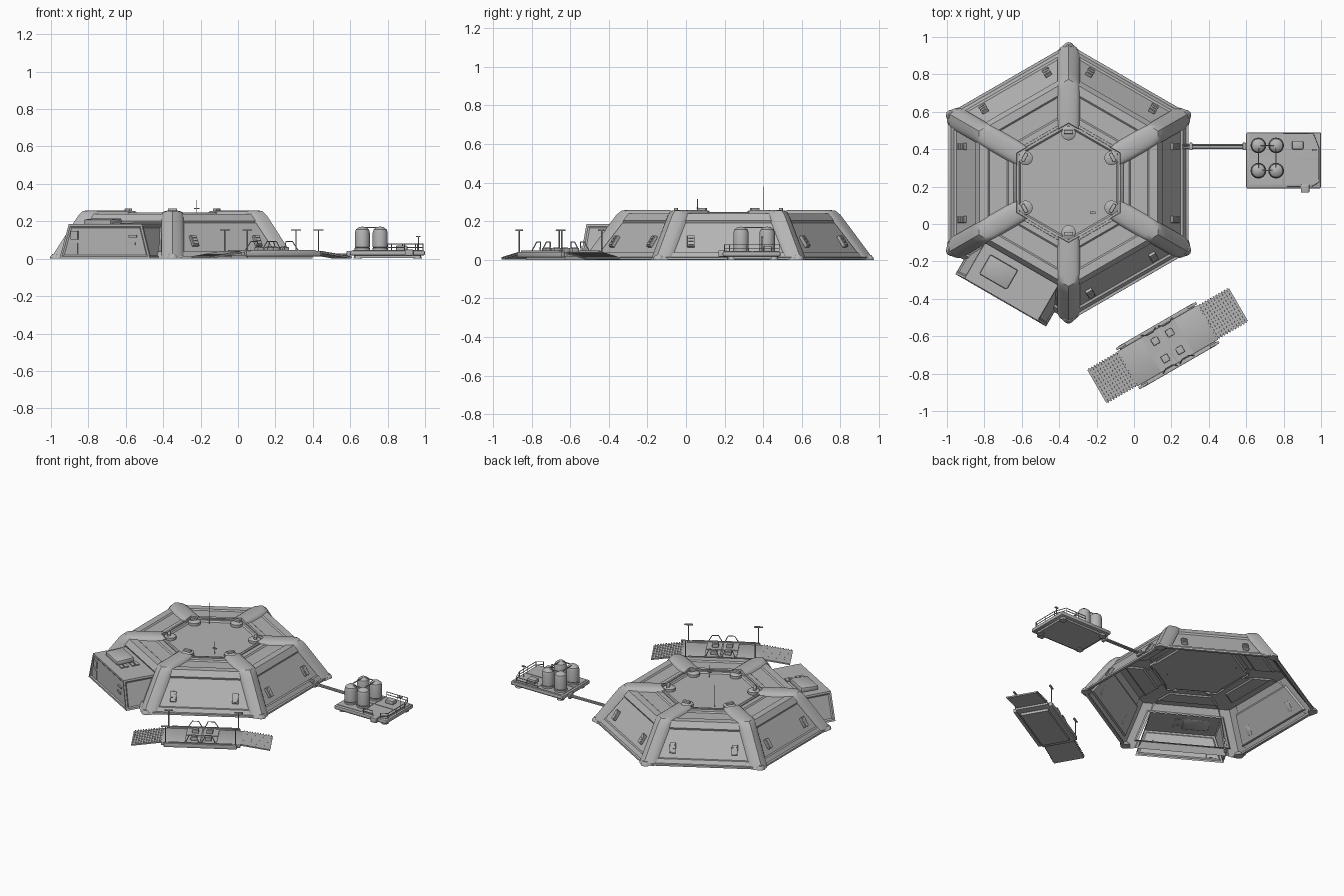
import bpy, bmesh
from math import radians, sin, cos, atan2
from mathutils import Matrix

cube = bpy.data.objects.get("Cube")
if cube:
    bpy.data.objects.remove(cube, do_unlink=True)

GREY = (0.46, 0.46, 0.46, 1)
HULL = bpy.data.materials.new("hull grey")
HULL.use_nodes = True
HULL.diffuse_color = GREY
HULL.node_tree.nodes["Principled BSDF"].inputs["Base Color"].default_value = GREY


def turn(angle, axis="Z"):
    return Matrix.Rotation(angle, 4, axis)


def place(x, y, z=0):
    return Matrix.Translation((x, y, z))


def finish(name, bm, frame):
    bm.transform(frame)
    me = bpy.data.meshes.new(name)
    bm.to_mesh(me)
    bm.free()
    me.materials.clear()
    me.materials.append(HULL)
    for p in me.polygons:
        p.use_smooth = True
    me.set_sharp_from_angle(angle=radians(35))
    ob = bpy.data.objects.new(name, me)
    bpy.context.scene.collection.objects.link(ob)


def box(name, loc, size, frame, tilt=0, bevel=0):
    bm = bmesh.new()
    bmesh.ops.create_cube(bm, size=1)
    bm.transform(Matrix.Diagonal((*size, 1)))
    if bevel:
        bmesh.ops.bevel(bm, geom=bm.edges[:], offset=bevel, segments=2, affect="EDGES", profile=0.5)
    finish(name, bm, frame @ place(*loc) @ turn(tilt, "Y"))


def lathe(name, profile, frame, steps=20):
    bm = bmesh.new()
    vs = [bm.verts.new((r, 0, z)) for r, z in profile]
    es = [bm.edges.new(p) for p in zip(vs, vs[1:])]
    bmesh.ops.spin(bm, geom=vs + es, cent=(0, 0, 0), axis=(0, 0, 1), angle=radians(360), steps=steps)
    bmesh.ops.remove_doubles(bm, verts=bm.verts[:], dist=1e-5)
    bmesh.ops.recalc_face_normals(bm, faces=bm.faces[:])
    finish(name, bm, frame)


def tube(name, pts, r, frame, closed=False):
    cu = bpy.data.curves.new(name, "CURVE")
    cu.dimensions = "3D"
    cu.bevel_depth, cu.bevel_resolution, cu.use_fill_caps = r, 1, True
    sp = cu.splines.new("POLY")
    sp.points.add(len(pts) - 1)
    sp.use_cyclic_u = closed
    for p, co in zip(sp.points, pts):
        p.co = (*co, 1)
    tmp = bpy.data.objects.new("tube_helper", cu)
    me = bpy.data.meshes.new_from_object(tmp)
    bm = bmesh.new()
    bm.from_mesh(me)
    bpy.data.objects.remove(tmp)
    bpy.data.meshes.remove(me)
    bpy.data.curves.remove(cu)
    finish(name, bm, frame)


def recess(bm, faces, margin, depth):
    bmesh.ops.inset_individual(bm, faces=faces, thickness=margin, use_even_offset=True)
    bmesh.ops.inset_individual(bm, faces=faces, thickness=0.008, depth=-depth, use_even_offset=True)


# --- Hexagonal habitat shell, open below ---
HAB = place(-0.35, 0.22)
bm = bmesh.new()
rings = []
for r, z in ((0.735, 0), (0.55, 0.24), (0.32, 0.24)):
    rings.append([bm.verts.new((r * cos(radians(90 + 60 * k)), r * sin(radians(90 + 60 * k)), z))
                  for k in range(6)])
walls, roofs = [], []
for group, lo, hi in ((walls, rings[0], rings[1]), (roofs, rings[1], rings[2])):
    for k in range(6):
        n = (k + 1) % 6
        group.append(bm.faces.new((lo[k], lo[n], hi[n], hi[k])))
deck = bm.faces.new(rings[2])
bm.normal_update()
recess(bm, walls, 0.045, 0.01)
recess(bm, roofs, 0.045, 0.008)
recess(bm, [deck], 0.012, 0.01)
bmesh.ops.delete(bm, geom=[walls[2]], context="FACES_ONLY")  # opening to the airlock
finish("habitat_shell", bm, HAB)


def corner_beam(frame):
    # Broad rounded rib that follows the shell's corner: radius, height, lift direction
    stations = [(0.735, 0, 1, 0), (0.585, 0.195, 0.9, 0.5), (0.565, 0.22, 0.8, 0.7),
                (0.545, 0.238, 0.45, 0.9), (0.515, 0.24, 0, 1), (0.32, 0.24, 0, 1), (0.315, 0.226, 0, 0)]
    half = [(0.06, -0.004), (0.053, 0.008), (0.042, 0.014), (0.022, 0.018)]
    section = [(-w, h) for w, h in half] + [(0, 0.019)] + half[::-1]
    bm = bmesh.new()
    rows = [[bm.verts.new((r - 0.577 * abs(w) + h * dr, w, z + h * dz)) for w, h in section]
            for r, z, dr, dz in stations]
    for a, b in zip(rows, rows[1:]):
        for i in range(len(section) - 1):
            bm.faces.new((a[i], a[i + 1], b[i + 1], b[i]))
    finish("corner_beam", bm, frame)


# Corner beams, roof clamps, wall vents
SLOPE = -atan2(0.16, 0.24)
for k in range(6):
    arm = HAB @ turn(radians(90 + 60 * k))
    corner_beam(arm)
    lathe("corner_foot", [(0, 0), (0.03, 0), (0.028, 0.012), (0.018, 0.024), (0, 0.028)],
          arm @ place(0.722, 0))
    lathe("roof_clamp", [(0, 0.23), (0.038, 0.23), (0.038, 0.248), (0.026, 0.256), (0, 0.256)],
          arm @ place(0.265, 0))
    box("clamp_block", (0.272, 0, 0.26), (0.02, 0.05, 0.018), arm, bevel=0.003)
    side = HAB @ turn(radians(120 + 60 * k))
    box("roof_rim", (0.286, 0, 0.242), (0.014, 0.27, 0.01), side, bevel=0.003)
    if k == 2:
        continue
    box("wall_foot", (0.632, 0, 0.007), (0.02, 0.66, 0.014), side, bevel=0.003)
    for s in (-1, 1):
        vent = side @ place(0.57, s * 0.195, 0.095) @ turn(SLOPE, "Y")
        box("vent_frame", (0, 0, 0), (0.018, 0.038, 0.066), vent, bevel=0.003)
        for j in (-1, 0, 1):
            box("vent_slot", (0.009, 0, j * 0.02), (0.008, 0.026, 0.013), vent)

# Roof antennas
tube("tall_antenna", [(-0.15, 0.18, 0.22), (-0.15, 0.18, 0.38)], 0.001, HAB)
tube("short_antenna", [(0.13, -0.16, 0.22), (0.13, -0.16, 0.315)], 0.002, HAB)
box("antenna_bar", (0.13, -0.16, 0.268), (0.028, 0.012, 0.006), HAB)

# --- Airlock on the front right wall, open below and behind ---
LOCK = HAB @ turn(radians(240))
bm = bmesh.new()
lo = [bm.verts.new(p) for p in ((0.6, -0.28, 0), (0.725, -0.28, 0), (0.725, 0.28, 0), (0.6, 0.28, 0))]
hi = [bm.verts.new(p) for p in ((0.49, -0.225, 0.185), (0.72, -0.225, 0.185),
                                (0.72, 0.225, 0.185), (0.49, 0.225, 0.185))]
sides = [bm.faces.new((lo[i], lo[i + 1], hi[i + 1], hi[i])) for i in range(3)]
bm.faces.new(hi)
bm.normal_update()
recess(bm, sides, 0.012, 0.006)
finish("airlock", bm, LOCK)
box("airlock_roof_box", (0.6, -0.085, 0.196), (0.12, 0.17, 0.034), LOCK, tilt=0.06, bevel=0.008)
for x in (0.555, 0.63):
    for dx in (-0.015, 0.015):
        box("airlock_vent", (x + dx, 0.035, 0.187), (0.022, 0.045, 0.009), LOCK)
FACE = LOCK @ place(0.717, 0, 0.09)
for y, z, w, h in ((-0.19, 0.035, 0.045, 0.045), (-0.2, -0.035, 0.06, 0.06), (0.17, 0.03, 0.05, 0.012),
                   (0.16, -0.01, 0.05, 0.012)):
    box("airlock_hatch", (0.002, y, z), (0.009, w, h), FACE)

# --- Supply pipe ---
GEN = place(0.8, 0.345)
for y in (0.408, 0.423):
    tube("supply_pipe", [(0.26, y, 0.045), (0.31, y, 0.025), (0.61, y, 0.022)], 0.006, Matrix())
for x in (0.305, 0.59):
    box("pipe_collar", (x, 0.415, 0.024), (0.018, 0.04, 0.034), Matrix(), bevel=0.004)

# --- Tank platform ---
box("tank_platform", (0, -0.005, 0.03), (0.4, 0.3, 0.026), GEN, bevel=0.008)
box("platform_keel", (0, -0.005, 0.012), (0.35, 0.25, 0.014), GEN)
for sx in (-1, 1):
    for sy in (-1, 1):
        box("deck_plate", (sx * 0.095, sy * 0.07, 0.044), (0.18, 0.13, 0.004), GEN)
        lathe("platform_foot", [(0, 0), (0.024, 0), (0.018, 0.018), (0, 0.018)],
              GEN @ place(sx * 0.16, sy * 0.11), steps=12)
tanks = [(-0.135, 0.075), (-0.04, 0.075), (-0.04, -0.06), (-0.135, -0.06)]
for x, y in tanks:
    lathe("tank", [(0, 0.05), (0.03, 0.05), (0.04, 0.062), (0.04, 0.138), (0.035, 0.156),
                   (0.02, 0.168), (0, 0.172)], GEN @ place(x, y), steps=24)
    lathe("tank_skirt", [(0, 0.04), (0.042, 0.04), (0.042, 0.058), (0, 0.058)], GEN @ place(x, y))
tube("tank_manifold", [(x, y, 0.167) for x, y in tanks], 0.004, GEN, closed=True)
box("pump", (0.075, 0.077, 0.056), (0.06, 0.045, 0.028), GEN, bevel=0.005)
box("entry_step", (0.115, -0.155, 0.032), (0.045, 0.045, 0.034), GEN, bevel=0.005)
rail = [(0.02, -0.145), (0.09, -0.145), (0.15, -0.145), (0.19, -0.12), (0.19, -0.03), (0.19, 0.06),
        (0.16, 0.138), (0.08, 0.138), (0, 0.138)]
for x, y in rail:
    tube("rail_post", [(x, y, 0.04), (x, y, 0.078)], 0.0025, GEN)
for z in (0.06, 0.078):
    tube("hand_rail", [(x, y, z) for x, y in rail[2:]], 0.0025, GEN)
    tube("entry_rail", [(x, y, z) for x, y in rail[:2]], 0.0025, GEN)
tube("platform_lamp_post", [(0.165, 0.05, 0.04), (0.165, 0.05, 0.118)], 0.003, GEN)
box("platform_lamp", (0.165, 0.05, 0.118), (0.024, 0.012, 0.006), GEN)

# --- Vehicle pad with two ramps ---
PAD = place(0.18, -0.65) @ turn(radians(30))
box("pad_deck", (0, 0, 0.026), (0.5, 0.215, 0.02), PAD, bevel=0.003)
box("pad_keel", (0, 0, 0.009), (0.4, 0.18, 0.018), PAD)
for s in (-1, 1):
    box("pad_side_beam", (0, s * 0.118, 0.027), (0.46, 0.022, 0.028), PAD, bevel=0.004)
    box("pad_side_rail", (0, s * 0.118, 0.043), (0.4, 0.008, 0.008), PAD)
    half = PAD @ turn(0 if s > 0 else radians(180))
    # Ramp with raised treads and side teeth
    ramp = half @ place(0.342, 0, 0.019) @ turn(0.15, "Y")
    box("ramp", (0, 0, 0), (0.192, 0.2, 0.008), ramp)
    for j in range(11):
        box("ramp_tread", (-0.085 + j * 0.017, 0, 0.005), (0.007, 0.212, 0.006), ramp)
    for v in (-0.12, 0.12):
        # Corner lamp posts
        tube("lamp_post", [(0.22, v, 0.03), (0.22, v, 0.152)], 0.0035, half)
        box("lamp_head", (0.22, v, 0.153), (0.055, 0.014, 0.007), half, bevel=0.002)
        # Service points with leaning frames
        w = v / 2 * 0.9
        box("service_plate", (0.052, w, 0.038), (0.098, 0.1, 0.006), half)
        box("service_box", (0.045, w, 0.05), (0.04, 0.04, 0.024), half, bevel=0.004)
        box("service_cap", (0.045, w, 0.062), (0.022, 0.022, 0.006), half)
        tube("leaning_frame", [(0.1, v, 0.036), (0.07, v * 0.85, 0.092), (0.03, v * 0.85, 0.092),
                               (0.005, v, 0.036)], 0.003, half)
